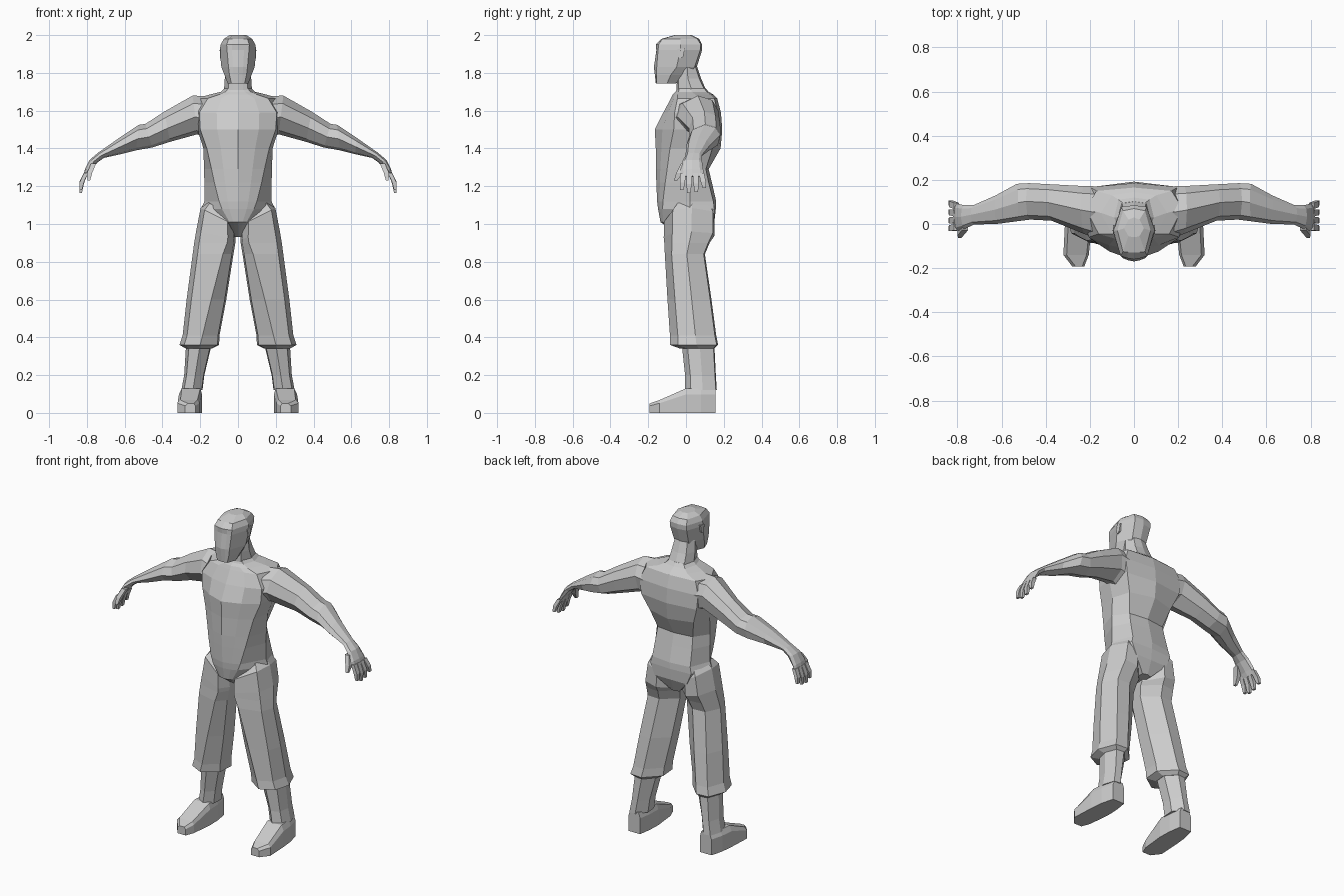
import bpy, bmesh
from mathutils import Vector

grey = bpy.data.materials.new("plain_grey")
grey.diffuse_color = (0.6, 0.6, 0.6, 1)


def loft(name, rings, mirror=False):
    """Skin a list of equal-length point rings, cap both ends, optionally mirror in x."""
    bm = bmesh.new()
    vs = [[bm.verts.new(p) for p in r] for r in rings]
    n = len(rings[0])
    for a, b in zip(vs, vs[1:]):
        for i in range(n):
            j = (i + 1) % n
            bm.faces.new((a[i], a[j], b[j], b[i]))
    bm.faces.new(vs[0])
    bm.faces.new(vs[-1])
    bmesh.ops.recalc_face_normals(bm, faces=bm.faces)
    me = bpy.data.meshes.new(name)
    bm.to_mesh(me)
    bm.free()
    me.materials.append(grey)
    ob = bpy.data.objects.new(name, me)
    bpy.context.collection.objects.link(ob)
    if mirror:
        ob.modifiers.new("mirror", 'MIRROR')
    return ob


def body_ring(z, yf, x1, y1, x2, y2, x3, y3, yb):
    """Left-right symmetric ring: front middle, four side points, back middle."""
    side = [(x1 * .55, yf + (y1 - yf) * .4), (x1, y1), (x2, y2), (x3, y3)]
    return ([(0, yf, z)] + [(x, y, z) for x, y in side] + [(0, yb, z)]
            + [(-x, y, z) for x, y in reversed(side)])


def leg_ring(z, x0, x1, yf, yb, f, slant=0):
    """Seven-sided ring; f places the front crease, slant lowers the inner side."""
    w, d = x1 - x0, yb - yf
    pts = [(f, 0), (.88, .17), (1, .55), (.8, .97), (.42, 1), (0, .65), (.04, .25)]
    return [(x0 + w * u, yf + d * v, z - slant * (1 - u)) for u, v in pts]


def arm_ring(xt, zt, xb, zb, yf, yb):
    """Ring between a top and a bottom point, given front and back depth."""
    pts = [(0, .5), (.2, .12), (.55, 0), (.9, .25), (1, .55), (.8, .92), (.4, 1), (.12, .85)]
    return [(xt + (xb - xt) * t, yf + (yb - yf) * s, zt + (zb - zt) * t) for t, s in pts]


def finger(name, a, b, w0, w1):
    """Tapered, slightly bent four-sided finger."""
    a, b = Vector(a), Vector(b)
    mid = a.lerp(b, .55) + Vector((.007, 0, 0))
    rings = []
    for c, w in ((a, w0), (mid, w0), (b, w1)):
        rings.append([c + Vector((sx * w * .8, sy * w, 0))
                      for sx, sy in ((-1, -1), (1, -1), (1, 1), (-1, 1))])
    return loft(name, rings, True)


# torso, from neck base down to crotch
loft("torso", [body_ring(*r) for r in (
    (1.72, -.045, .05, -.035, .07, .03, .05, .095, .102),
    (1.70, -.055, .065, -.04, .09, .03, .07, .11, .12),
    (1.685, -.07, .10, -.045, .15, .05, .10, .13, .145),
    (1.665, -.08, .16, -.045, .22, .07, .17, .15, .165),
    (1.59, -.12, .205, -.06, .23, .05, .20, .168, .185),
    (1.50, -.165, .20, -.065, .215, .04, .19, .168, .192),
    (1.40, -.16, .165, -.085, .183, .03, .15, .14, .183),
    (1.29, -.16, .14, -.10, .18, .02, .12, .105, .12),
    (1.22, -.157, .125, -.11, .178, .02, .125, .12, .137),
    (1.12, -.153, .10, -.122, .178, .02, .13, .145, .16),
    (1.08, -.148, .085, -.124, .195, .02, .14, .15, .158),
    (1.01, -.135, .045, -.122, .17, .03, .11, .15, .15),
    (.93, -.02, .012, -.01, .03, .03, .03, .11, .12))])

# neck and head
loft("neck", [body_ring(*r) for r in (
    (1.71, -.05, .05, -.04, .074, .03, .055, .098, .106),
    (1.77, -.048, .048, -.04, .07, .01, .05, .07, .08),
    (1.86, -.045, .045, -.04, .066, .005, .04, .04, .05))])
loft("head", [body_ring(*r) for r in (
    (1.745, -.16, .035, -.155, .055, -.10, .035, -.055, -.05),
    (1.79, -.165, .045, -.155, .072, -.08, .045, .015, .03),
    (1.83, -.17, .05, -.155, .088, -.05, .05, .045, .057),
    (1.92, -.157, .058, -.148, .097, -.03, .057, .075, .085),
    (1.95, -.16, .06, -.145, .092, -.03, .057, .078, .085),
    (1.98, -.13, .05, -.125, .075, -.03, .05, .06, .07),
    (2.0, -.06, .025, -.055, .045, -.02, .025, .02, .03))])
loft("ear", [[(x, -.045, 1.925), (x, -.005, 1.932), (x, -.015, 1.885), (x, -.035, 1.875)]
             for x in (.075, .096)], True)

# trouser legs with flared cuff, then shins
loft("trouser_leg", [leg_ring(*r) for r in (
    (1.12, .04, .165, -.08, .13, .2, .08),
    (1.085, .02, .198, -.115, .15, .2, .09),
    (.96, .012, .222, -.118, .15, .2, .04),
    (.90, .014, .232, -.115, .125, .2),
    (.84, .024, .24, -.112, .10, .26),
    (.60, .062, .272, -.098, .135, .38),
    (.41, .098, .293, -.085, .16, .46),
    (.36, .10, .31, -.085, .17, .48),
    (.34, .14, .275, -.03, .15, .48))], True)
loft("shin", [leg_ring(*r) for r in (
    (.36, .14, .275, -.022, .15, .45),
    (.20, .178, .285, -.005, .158, .45),
    (.12, .188, .30, -.005, .163, .45))], True)

# shoes, skinned from heel to toe
loft("shoe", [[(x0, y, 0), (x1, y, 0), (x1, y, z * .75), (x1 - .015, y, z),
               (x0 + .01, y, z), (x0, y, z * .75)]
              for y, x0, x1, z in ((.157, .205, .285, .13), (.08, .193, .305, .13),
                                   (.0, .19, .313, .13), (-.14, .205, .32, .068),
                                   (-.192, .225, .28, .05))], True)

# arms, from inside the shoulder to the knuckles
loft("arm", [arm_ring(*r) for r in (
    (.13, 1.675, .13, 1.44, -.08, .17),
    (.24, 1.68, .215, 1.475, -.045, .172),
    (.39, 1.595, .36, 1.435, .015, .18),
    (.49, 1.53, .455, 1.405, .02, .185),
    (.525, 1.525, .54, 1.39, .012, .182),
    (.63, 1.455, .62, 1.37, .0, .13),
    (.74, 1.378, .71, 1.35, -.002, .085),
    (.785, 1.34, .745, 1.325, -.02, .085),
    (.81, 1.29, .785, 1.275, -.03, .092),
    (.82, 1.255, .80, 1.25, -.025, .095))], True)

# four fingers and a thumb
for i, (y0, y1, z1) in enumerate(((-.015, -.022, 1.18), (.018, .015, 1.165),
                                  (.05, .055, 1.17), (.082, .098, 1.19))):
    finger(f"finger_{i + 1}", (.805, y0, 1.27), (.833, y1, z1), .014, .009)
finger("thumb", (.765, -.01, 1.32), (.79, -.055, 1.23), .017, .009)
